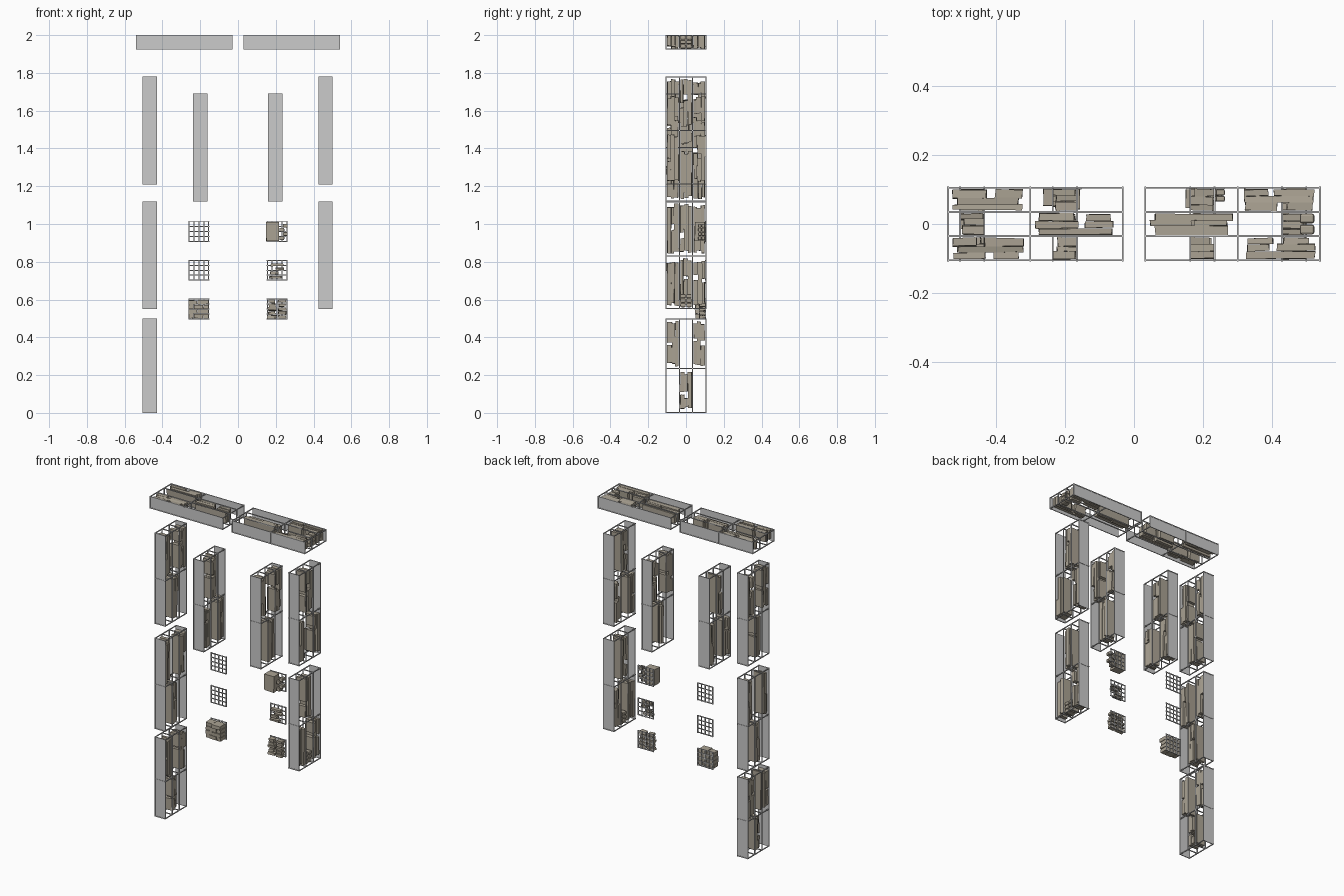
import bpy, bmesh, math, random
from mathutils import Vector, Matrix

if "Cube" in bpy.data.objects:
    bpy.data.objects.remove(bpy.data.objects["Cube"])

random.seed(7)
stone = bpy.data.materials.new("stone_tan")
stone.diffuse_color = (0.40, 0.36, 0.29, 1)
stone.use_nodes = True
stone.node_tree.nodes["Principled BSDF"].inputs["Base Color"].default_value = stone.diffuse_color

W = 0.0375          # half thickness of a cage
ROWS = (-0.07, 0.0, 0.07)
LINES = (-0.105, -0.035, 0.035, 0.105)


def box(bm, c, s, jitter=0.0, rot=0.0):
    m = Matrix.Translation(c) @ Matrix.Rotation(rot, 4, 'Z') @ Matrix.Diagonal((*s, 1))
    vs = bmesh.ops.create_cube(bm, size=1, matrix=m)["verts"]
    for v in vs:
        v.co += Vector([random.uniform(-jitter, jitter) for _ in range(3)])
    return vs


def finish(bm, name, mat=None):
    bmesh.ops.recalc_face_normals(bm, faces=bm.faces)
    me = bpy.data.meshes.new(name)
    bm.to_mesh(me)
    bm.free()
    ob = bpy.data.objects.new(name, me)
    bpy.context.collection.objects.link(ob)
    if mat:
        me.materials.append(mat)
    return ob


def lump(bm, c, s):
    vs = box(bm, c, s)
    edges = list({e for v in vs for e in v.link_edges})
    bmesh.ops.bevel(bm, geom=edges, offset=min(s) * 0.28, segments=2,
                    affect='EDGES', profile=0.5)


def cage(name, upright, c, lo, hi, mid, outer_high):
    """Two-by-three cell cage; u runs along its length, w across its thickness."""
    def P(u, y, w):
        return Vector((c + w, y, u)) if upright else Vector((u, y, c + w))

    def S(u, y, w):
        return (w, y, u) if upright else (u, y, w)

    L, cu, t = hi - lo, (hi + lo) / 2, 0.005
    # front and back panels
    bm = bmesh.new()
    for y in (-0.104, 0.104):
        box(bm, P(cu, y, 0), S(L, 0.003, 2 * W))
    finish(bm, name + "_panels")
    # frame rods
    bm = bmesh.new()
    e = W - t / 2
    for w in (-e, e):
        for y in LINES:
            box(bm, P(cu, y, w), S(L, t, t))
        for u in (lo + t / 2, mid, hi - t / 2):
            box(bm, P(u, 0, w), S(t, 0.217, t))
    for u in (lo + t / 2, mid, hi - t / 2):
        for y in LINES:
            box(bm, P(u, y, 0), S(t, t, 2 * W))
    finish(bm, name + "_frame")
    # stacked slabs in alternating cells
    bm = bmesh.new()
    for high in (False, True):
        a, b = (mid, hi) if high else (lo, mid)
        a, b = a + 0.012, b - 0.012
        rows = (ROWS[0], ROWS[2]) if high == outer_high else (ROWS[1],)
        for y in rows:
            widths = [random.uniform(0.7, 1.3) for _ in range(3)]
            k = 0.060 / sum(widths)
            pos = y - 0.030
            for wd in widths:
                wd *= k
                # each strip is one long slab or two shorter ones
                cut = random.choice((1.0, random.uniform(0.4, 0.65)))
                ends = [(0.0, cut)] + ([(cut, 1.0)] if cut < 1 else [])
                for p, q in ends:
                    u0 = a + (b - a) * p + random.uniform(0, 0.02)
                    u1 = a + (b - a) * q - random.uniform(0, 0.025)
                    d = random.uniform(0.055, 0.068)
                    off = random.choice((-1, 1)) * (0.07 - d) / 2
                    box(bm, P((u0 + u1) / 2, pos + wd / 2, off),
                        S(u1 - u0, wd, d), 0.0022)
                pos += wd
    finish(bm, name + "_stones", stone)


# lintel cages
for s, n in ((-1, "left"), (1, "right")):
    lo, hi = sorted((s * 0.54, s * 0.03))
    cage(n + "_lintel", False, 1.9625, lo, hi, s * 0.3, s > 0)

# upright cages
for name, x, lo, hi, mid, outer in (
        ("left_outer_top", -0.4675, 1.21, 1.78, 1.495, True),
        ("left_outer_middle", -0.4675, 0.55, 1.12, 0.83, True),
        ("left_outer_base", -0.4675, 0.0, 0.50, 0.235, True),
        ("left_inner", -0.20, 1.12, 1.69, 1.405, False),
        ("right_inner", 0.1975, 1.12, 1.69, 1.405, True),
        ("right_outer_top", 0.4625, 1.21, 1.78, 1.495, False),
        ("right_outer_middle", 0.4625, 0.55, 1.12, 0.83, False)):
    cage(name + "_cage", True, x, lo, hi, mid, outer)

# wire grids, all on the back plane
for s, n in ((-1, "left"), (1, "right")):
    for i, z in enumerate((0.55, 0.755, 0.96)):
        bm = bmesh.new()
        x = s * 0.207
        for j in range(5):
            o = -0.052 + j * 0.026
            box(bm, (x + o, 0.104, z), (0.005, 0.005, 0.110))
            box(bm, (x, 0.102, z + o), (0.110, 0.005, 0.005))
        finish(bm, f"{n}_grid_{i + 1}")

# brick stack in front of the lower left grid
bm = bmesh.new()
for r in range(4):
    cuts = (-0.263, -0.215, -0.155) if r % 2 else (-0.263, -0.235, -0.185, -0.155)
    for a, b in zip(cuts, cuts[1:]):
        d = random.uniform(0.045, 0.06)
        box(bm, ((a + b) / 2, 0.10 - d / 2, 0.512 + r * 0.0245),
            (b - a - 0.003, d, 0.022), 0.0012)
finish(bm, "left_brick_stack", stone)

# large block and pebbles on the upper right grid
bm = bmesh.new()
box(bm, (0.183, 0.073, 0.96), (0.066, 0.052, 0.10), 0.0015)
for i in range(4):
    for y in (0.073, 0.091):
        lump(bm, (0.232 + 0.018 * (i % 2), y, 0.925 + i * 0.022), (0.026, 0.017, 0.02))
finish(bm, "right_block_and_pebbles", stone)

# loose slabs on the middle and lower right grids
bm = bmesh.new()
for i in range(4):
    box(bm, (0.205 + random.uniform(-0.02, 0.02), 0.088, 0.718 + i * 0.022),
        (random.uniform(0.04, 0.07), 0.024, 0.013), 0.002)
for i in range(5):
    for k in (-1, 1):
        box(bm, (0.207 + k * 0.027, 0.086, 0.508 + i * 0.021),
            (random.uniform(0.03, 0.05), 0.03, 0.016), 0.003, random.uniform(-0.1, 0.1))
finish(bm, "right_loose_slabs", stone)

# rounded pebbles in two right-hand cells
bm = bmesh.new()
for y in (-0.016, 0.016):
    for i in range(3):
        lump(bm, (0.50, y, 1.94 + i * 0.0235), (0.042, 0.028, 0.022))
        lump(bm, (0.4625, y, 0.848 - 0.29 + 0.012 + i * 0.024), (0.06, 0.028, 0.022))
finish(bm, "right_pebbles", stone)
